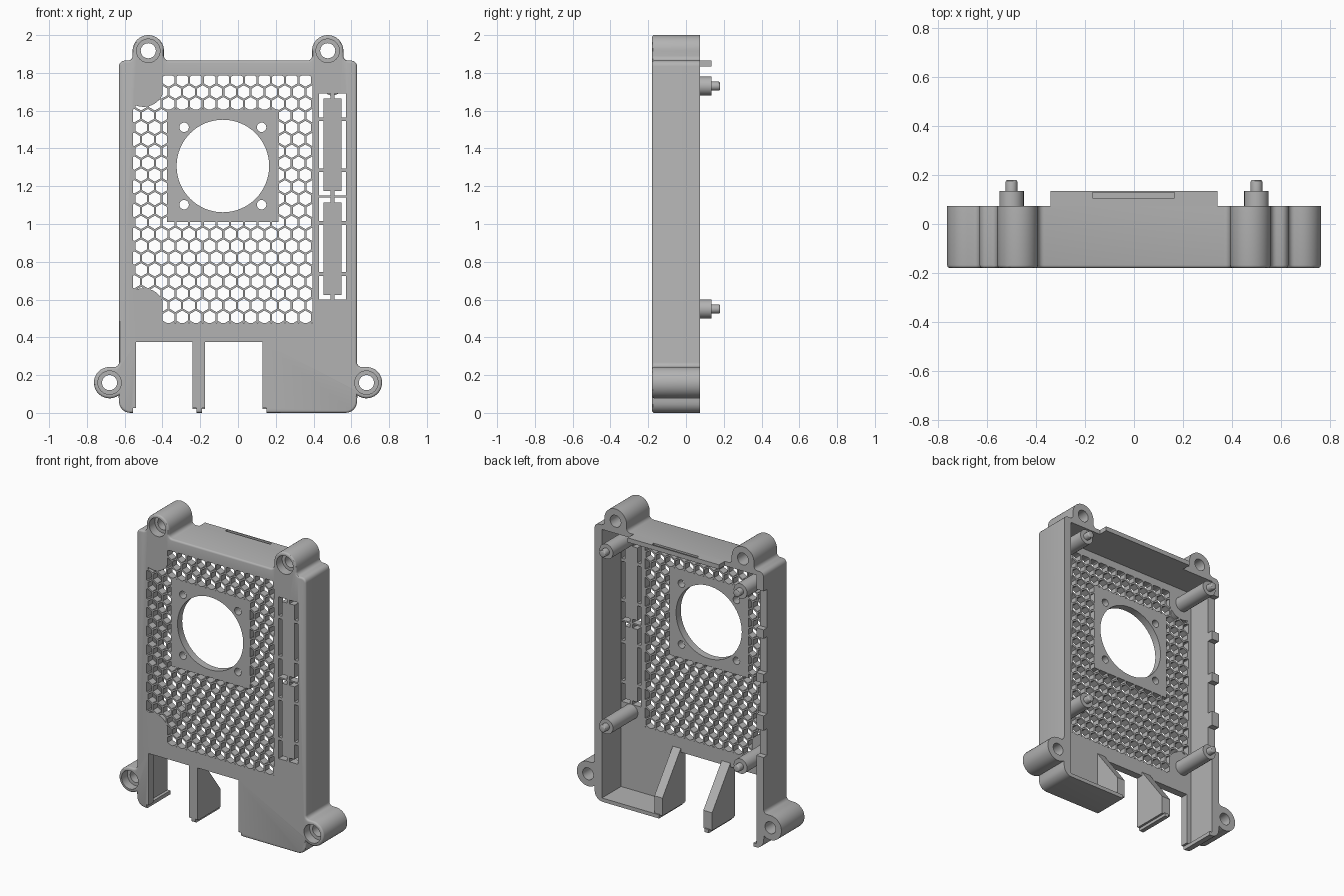
import bpy, bmesh, math
from mathutils import Vector

if "Cube" in bpy.data.objects:
    bpy.data.objects.remove(bpy.data.objects["Cube"], do_unlink=True)

grey = bpy.data.materials.new("plain grey")
grey.use_nodes = True
COLOUR = (0.45, 0.45, 0.45, 1)
grey.diffuse_color = COLOUR
grey.node_tree.nodes["Principled BSDF"].inputs["Base Color"].default_value = COLOUR

FRONT, PLATE_BACK, RIM = -0.18, -0.13, 0.073


def arc(cx, cz, r, a0, a1, n=12):
    """Points on an arc in the x-z plane, angles in degrees."""
    steps = [math.radians(a0 + (a1 - a0) * i / n) for i in range(n + 1)]
    return [(cx + r * math.cos(a), cz + r * math.sin(a)) for a in steps]


def circle(cx, cz, r, n=32):
    return arc(cx, cz, r, 0, 360, n)[:-1]


def rect(x0, x1, z0, z1):
    return [(x0, z0), (x1, z0), (x1, z1), (x0, z1)]


def prisms(name, shapes, round_front=0):
    """One object from x-z outlines, each extruded from y0 to y1."""
    bm = bmesh.new()
    for pts, y0, y1 in shapes:
        face = bm.faces.new([bm.verts.new((x, y0, z)) for x, z in pts])
        rim = list(face.edges)
        back = bmesh.ops.extrude_face_region(bm, geom=[face], use_keep_orig=True)
        moved = [g for g in back["geom"] if isinstance(g, bmesh.types.BMVert)]
        bmesh.ops.translate(bm, verts=moved, vec=Vector((0, y1 - y0, 0)))
        if round_front:
            bmesh.ops.bevel(bm, geom=rim, offset=round_front, segments=3,
                            profile=0.5, affect='EDGES')
    bmesh.ops.recalc_face_normals(bm, faces=bm.faces)
    mesh = bpy.data.meshes.new(name)
    bm.to_mesh(mesh)
    bm.free()
    mesh.materials.append(grey)
    ob = bpy.data.objects.new(name, mesh)
    bpy.context.collection.objects.link(ob)
    return ob


def boolean(target, cutter, operation='DIFFERENCE'):
    """Apply a boolean and drop the cutter."""
    cutter.hide_render = True
    mod = target.modifiers.new("cut", 'BOOLEAN')
    mod.operation, mod.object, mod.solver = operation, cutter, 'EXACT'
    mod.use_self = True
    bpy.context.view_layer.objects.active = target
    bpy.ops.object.modifier_apply(modifier=mod.name)
    bpy.data.objects.remove(cutter, do_unlink=True)


# Outer shell: half outline with screw ears, mirrored
half = (arc(0.57, 0.06, 0.06, -90, 0, 6)
        + arc(0.68, 0.16, 0.083, -125, 90, 20)
        + arc(0.655, 0.268, 0.025, 270, 180, 5)
        + arc(0.60, 1.835, 0.03, 0, 90, 5)
        + arc(0.583, 1.89, 0.025, 270, 180, 5)
        + arc(0.475, 1.917, 0.083, 0, 180, 20)
        + arc(0.367, 1.89, 0.025, 0, -90, 5))
outline = half + [(-x, z) for x, z in reversed(half)]
shell = prisms("case_shell", [(outline, FRONT, RIM)], round_front=0.012)
boolean(shell, prisms("cavity", [(rect(-0.575, 0.575, 0.025, 1.835), PLATE_BACK, 1)]))

# Ear screw holes with counterbores
ears = [(s * x, z) for s in (-1, 1) for x, z in ((0.475, 1.917), (0.68, 0.16))]
boolean(shell, prisms("ear_holes", [(circle(x, z, 0.04), -1, 1) for x, z in ears]))
boolean(shell, prisms("ear_bores", [(circle(x, z, 0.062), -1, -0.12) for x, z in ears]))

# Hexagonal vent, trimmed to its window and kept clear of the fan mount
PITCH, CELL = 0.0725, 0.0355
hexes = []
for row in range(-1, 23):
    for col in range(-4, 13):
        x = -0.368 + (col + (row % 2) / 2) * PITCH
        z = 1.762 - row * PITCH * 0.866
        hexes.append((arc(x, z, CELL, 30, 330, 5), -0.3, -0.1))
window = ([(0.395, 0.475), (0.395, 1.785), (-0.40, 1.785)]
          + arc(-0.5, 1.73, 0.11, -25, -120, 10) + [(-0.555, 1.62), (-0.555, 0.66)]
          + arc(-0.5, 0.55, 0.11, 120, 25, 10) + [(-0.40, 0.475)])
vent = prisms("vent_cells", hexes)
boolean(vent, prisms("vent_window", [(window, -0.25, -0.11)]), 'INTERSECT')
boolean(vent, prisms("fan_mount", [(rect(-0.375, 0.215, 1.01, 1.605), -0.5, 0.5)]))
boolean(shell, vent)

# Fan opening and its screw holes
FX, FZ = -0.08, 1.307
fan = [(circle(FX, FZ, 0.245, 64), -0.3, -0.1)]
fan += [(circle(FX + i * 0.205, FZ + j * 0.205, 0.025, 20), -0.3, -0.1)
        for i in (-1, 1) for j in (-1, 1)]
boolean(shell, prisms("fan_holes", fan))

# Two knock-out panels outlined by slots and held by thin ties
slots = []
for base in (0.60, 1.15):
    for x0, x1 in ((0.428, 0.453), (0.547, 0.572)):
        for z0, z1 in ((0, 0.125), (0.145, 0.395), (0.415, 0.54)):
            slots.append(rect(x0, x1, base + z0, base + z1))
    for x0, x1 in ((0.428, 0.49), (0.51, 0.572)):
        for z0 in (0, 0.515):
            slots.append(rect(x0, x1, base + z0, base + z0 + 0.025))
boolean(shell, prisms("slots", [(s, -0.3, -0.1) for s in slots]))

# Port openings in the plate, then slightly wider ones in the floor
ports = [rect(-0.54, -0.24, -1, 0.375), rect(-0.175, 0.13, -1, 0.375)]
boolean(shell, prisms("ports", [(p, -0.3, 0.3) for p in ports]))
floor_cuts = [rect(-0.555, -0.22, -1, 0.026), rect(-0.19, 0.15, -1, 0.026)]
boolean(shell, prisms("floor_cuts", [(p, -0.3, 0.3) for p in floor_cuts]))

# Notches in the rim of the right wall
notches = [rect(-0.7, -0.57, z0, z1)
           for z0, z1 in ((1.48, 1.74), (1.18, 1.42), (0.90, 1.12))]
notches.append(rect(-0.7, -0.57, 0.62, 0.80))
boolean(shell, prisms("rim_notches", [(n, 0.035, 0.3) for n in notches]))

# Tapered ribs beside the ports
for name, x0, x1 in (("middle_rib", -0.24, -0.175), ("left_rib", 0.13, 0.19)):
    rib = prisms(name, [([(-0.17, 0.02), (0.065, 0.02), (0.065, 0.14),
                          (PLATE_BACK, 0.40), (-0.17, 0.40)], x0, x1)])
    for v in rib.data.vertices:
        v.co = (v.co.y, v.co.x, v.co.z)
    rib.data.flip_normals()

# Standoffs with locating pins
for side, x in (("right", -0.5), ("left", 0.5)):
    for level, z in (("upper", 1.73), ("lower", 0.55)):
        prisms(f"{level}_{side}_standoff", [(circle(x, z, 0.05), -0.135, 0.135)])
        pin = prisms(f"{level}_{side}_pin", [(circle(x, z, 0.024, 20), 0.18, 0.13)],
                     round_front=0.008)

# Raised tongue on the top wall with a shallow recess
tongue = prisms("top_tongue", [(rect(-0.34, 0.34, 1.835, 1.865), 0.06, 0.135)])
boolean(tongue, prisms("tongue_recess", [(rect(-0.17, 0.165, 1.85, 2), 0.107, 0.128)]))

# Smooth round parts, keep edges sharp
for ob in bpy.context.collection.objects:
    if ob.type == 'MESH' and ob.data.materials and ob.data.materials[0] == grey:
        bpy.ops.object.select_all(action='DESELECT')
        ob.select_set(True)
        bpy.context.view_layer.objects.active = ob
        bpy.ops.object.shade_smooth_by_angle(angle=math.radians(30))
